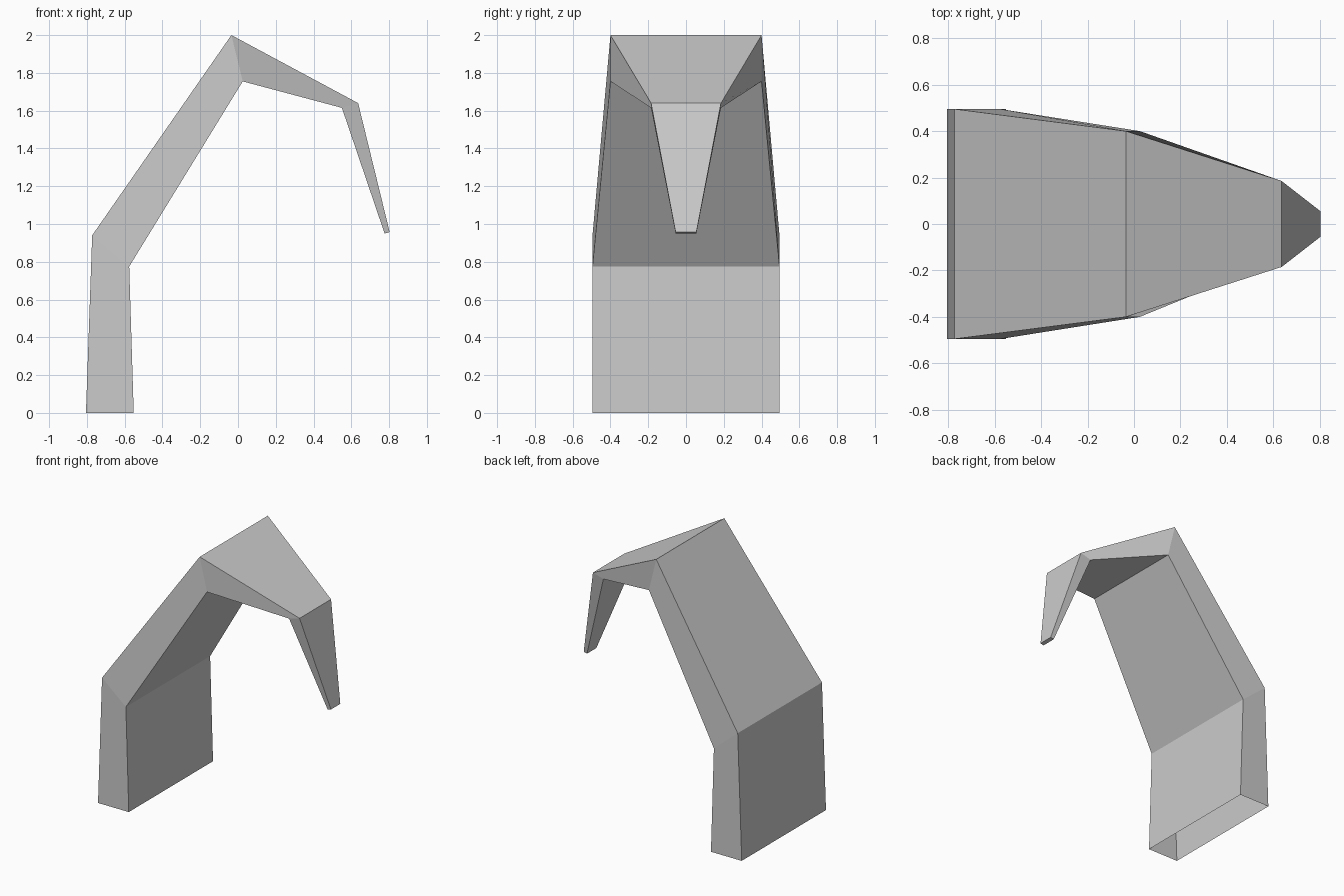
import bpy, bmesh

if "Cube" in bpy.data.objects:
    bpy.data.objects.remove(bpy.data.objects["Cube"])

# Stations along the arm: (outer x, outer z, inner x, inner z, half width)
STATIONS = [
    (-0.805, 0.00, -0.552, 0.000, 0.495),   # open base
    (-0.772, 0.94, -0.576, 0.775, 0.495),   # lower bend
    (-0.035, 2.00, 0.025, 1.755, 0.400),    # top bend
    (0.636, 1.64, 0.550, 1.615, 0.185),     # front bend
    (0.803, 0.957, 0.776, 0.950, 0.055),    # tip
]

bm = bmesh.new()

# Rectangular cross-section at each station
rings = []
for ox, oz, ix, iz, w in STATIONS:
    rings.append([bm.verts.new(p) for p in
                  ((ox, -w, oz), (ix, -w, iz), (ix, w, iz), (ox, w, oz))])

# Walls between neighbouring sections
for lo, hi in zip(rings, rings[1:]):
    for i in range(4):
        j = (i + 1) % 4
        bm.faces.new((lo[i], lo[j], hi[j], hi[i]))

# Closed tip; the base stays open
bm.faces.new(rings[-1])

mesh = bpy.data.meshes.new("curved_arm")
bm.to_mesh(mesh)
bm.free()
arm = bpy.data.objects.new("curved_arm", mesh)
bpy.context.collection.objects.link(arm)
